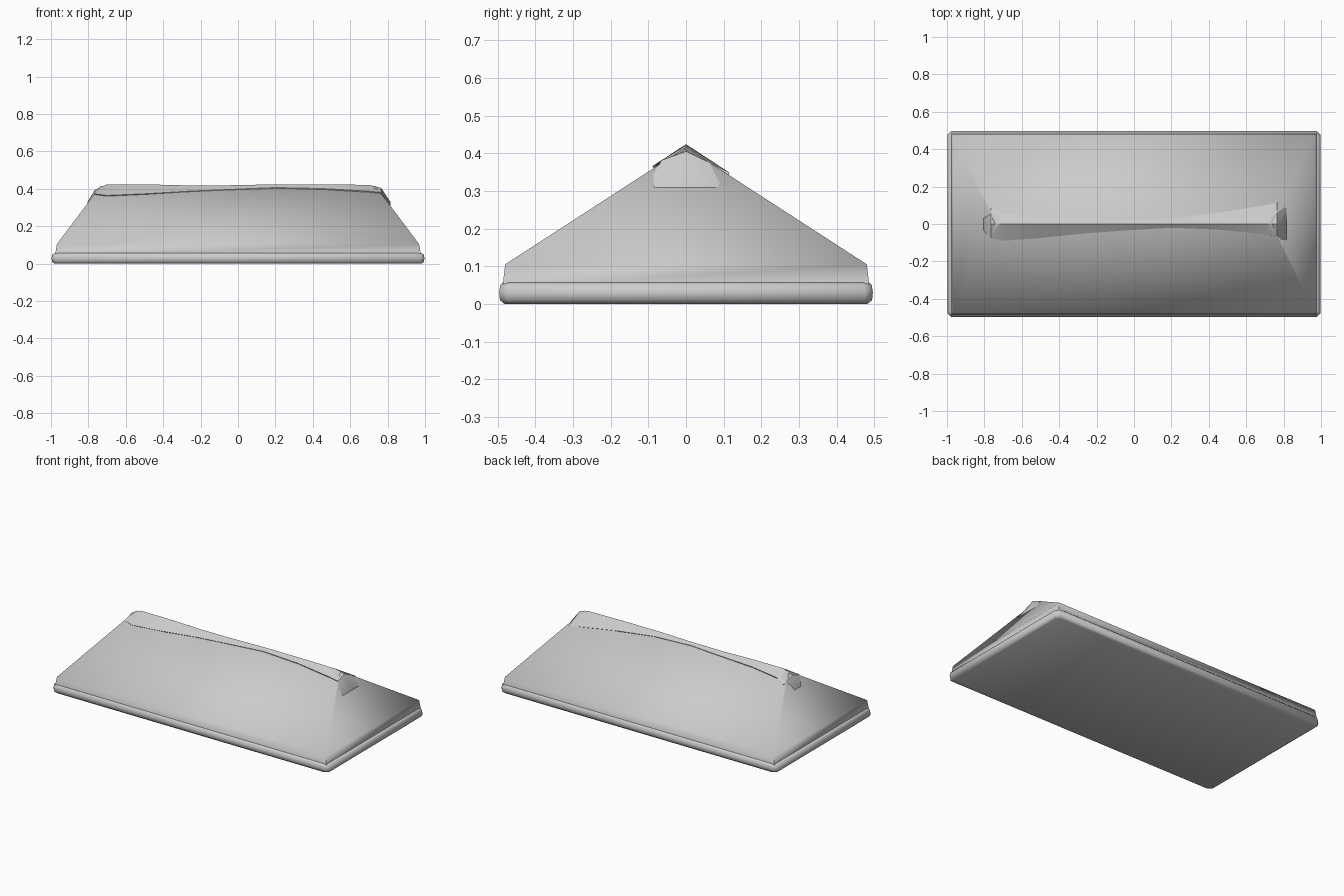
import bpy, bmesh, math

if "Cube" in bpy.data.objects:
    bpy.data.objects.remove(bpy.data.objects["Cube"])


def loft(name, rings, angle):
    """Skin equal-length closed rings, cap both ends, smooth by angle."""
    bm = bmesh.new()
    vr = [[bm.verts.new(p) for p in r] for r in rings]
    n = len(rings[0])
    for a, b in zip(vr, vr[1:]):
        for i in range(n):
            j = (i + 1) % n
            bm.faces.new((a[i], a[j], b[j], b[i]))
    bm.faces.new(vr[0][::-1])
    bm.faces.new(vr[-1])
    bmesh.ops.remove_doubles(bm, verts=bm.verts, dist=1e-4)
    bmesh.ops.recalc_face_normals(bm, faces=bm.faces)
    me = bpy.data.meshes.new(name)
    bm.to_mesh(me)
    bm.free()
    ob = bpy.data.objects.new(name, me)
    bpy.context.collection.objects.link(ob)
    bpy.ops.object.select_all(action='DESELECT')
    ob.select_set(True)
    bpy.context.view_layer.objects.active = ob
    bpy.ops.object.shade_smooth_by_angle(angle=math.radians(angle))
    return ob


def chamfered_ring(x, y, z, c):
    """Rectangle with clipped corners at height z."""
    return [(x, -y + c, z), (x, y - c, z), (x - c, y, z), (-x + c, y, z),
            (-x, y - c, z), (-x, -y + c, z), (-x + c, -y, z), (x - c, -y, z)]


# eaves board: rounded slab with closed underside
loft("eaves_board", [chamfered_ring(x, y, z, 0.02) for x, y, z in (
    (0.98, 0.482, 0.0), (0.994, 0.494, 0.01), (0.997, 0.496, 0.03),
    (0.992, 0.493, 0.05), (0.98, 0.486, 0.057))], 50)

# hipped roof: short upright lip, then slopes up to the ridge
RX, RZ = 0.735, 0.415


def rect(x, y, z):
    return [(x, -y, z), (x, y, z), (-x, y, z), (-x, -y, z)]


loft("hip_roof", [rect(0.978, 0.487, 0.045), rect(0.968, 0.48, 0.105),
                  rect(RX, 0.001, RZ)], 62)

# ridge cap: uneven strip over the ridge, flared and blunt at both ends
# x, front edge y, back edge y, apex z, lift above slope
sections = [(-0.765, -0.075, 0.085, 0.395, 0.006), (-0.70, -0.09, 0.06, 0.424, 0.008),
            (-0.50, -0.075, 0.04, 0.424, 0.007), (-0.26, -0.05, 0.03, 0.418, 0.005),
            (-0.05, -0.035, 0.02, 0.419, 0.004), (0.20, -0.02, 0.03, 0.424, 0.005),
            (0.45, -0.03, 0.06, 0.424, 0.006), (0.70, -0.055, 0.10, 0.421, 0.008),
            (0.765, -0.065, 0.115, 0.405, 0.008)]


def cap_ring(x, f, b, top, lift):
    def slope(y):
        return RZ - 0.646 * abs(y) + lift
    return [(x, f, slope(f)), (x, 0, top), (x, b, slope(b)), (x, 0, 0.29)]


def end_ring(x, w, z, top):
    return [(x, -w, z), (x, 0, top), (x, w, z), (x, 0, z - 0.01)]


loft("ridge_cap", [end_ring(-0.805, 0.08, 0.31, 0.33)]
     + [cap_ring(*s) for s in sections]
     + [end_ring(0.815, 0.11, 0.302, 0.33)], 40)
